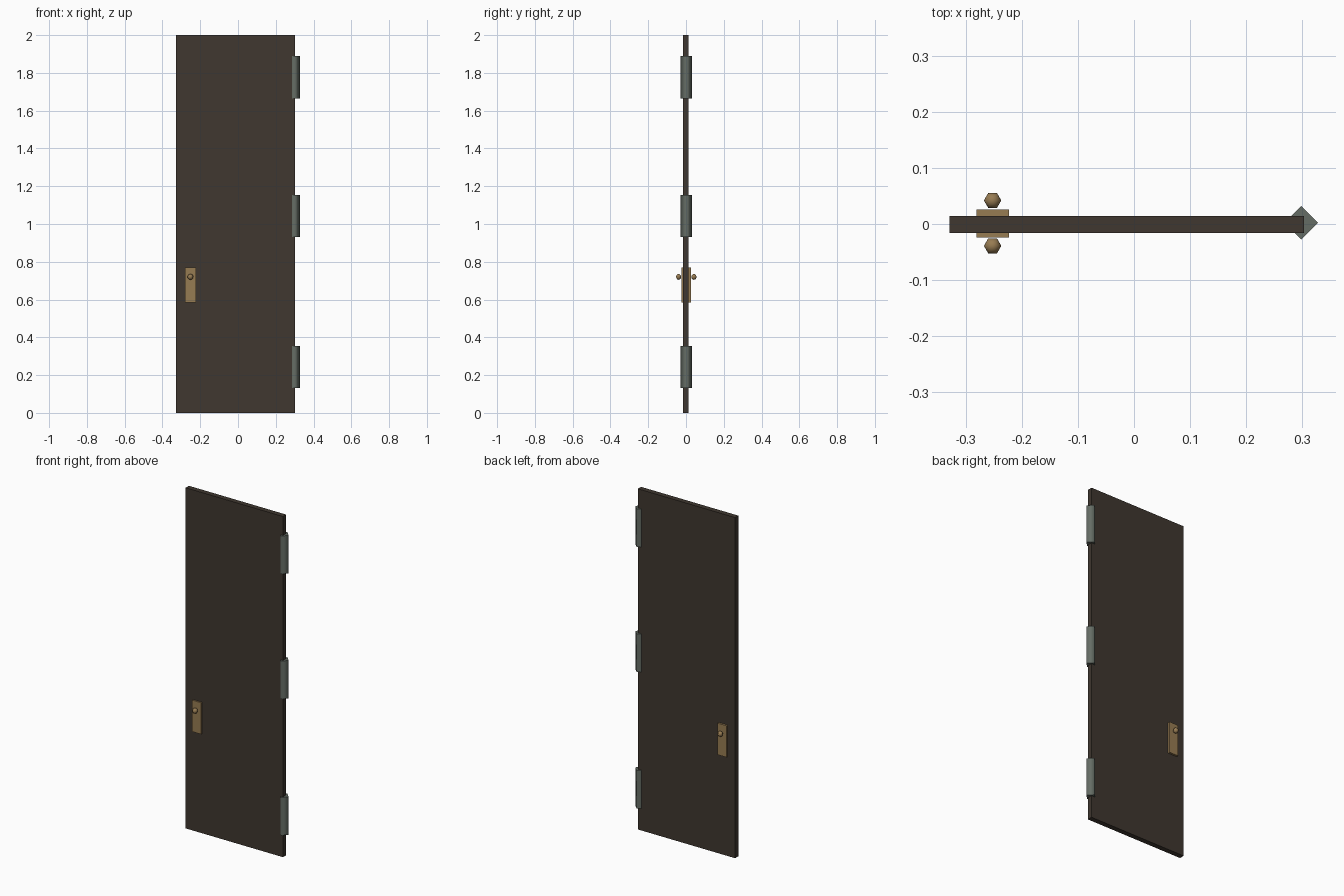
import bpy, bmesh, math
from mathutils import Matrix

if "Cube" in bpy.data.objects:
    bpy.data.objects.remove(bpy.data.objects["Cube"])


def material(name, rgb):
    m = bpy.data.materials.new(name)
    m.diffuse_color = (*rgb, 1)
    m.use_nodes = True
    m.node_tree.nodes["Principled BSDF"].inputs["Base Color"].default_value = m.diffuse_color
    return m


WOOD = material("dark_wood", (0.050, 0.038, 0.029))
IRON = material("grey_iron", (0.130, 0.152, 0.130))
BRASS = material("dull_brass", (0.310, 0.200, 0.085))


def finish(bm, name, mat):
    bmesh.ops.recalc_face_normals(bm, faces=bm.faces)
    me = bpy.data.meshes.new(name)
    bm.to_mesh(me)
    bm.free()
    me.materials.append(mat)
    ob = bpy.data.objects.new(name, me)
    bpy.context.collection.objects.link(ob)
    return ob


def box(name, lo, hi, mat):
    bm = bmesh.new()
    size = [b - a for a, b in zip(lo, hi)]
    mid = [(a + b) / 2 for a, b in zip(lo, hi)]
    bmesh.ops.create_cube(bm, size=1, matrix=Matrix.Translation(mid) @ Matrix.Diagonal((*size, 1)))
    return finish(bm, name, mat)


# Door panel
box("door_panel", (-0.329, -0.016, 0), (0.303, 0.014, 2), WOOD)

# Four-sided hinge barrels with soft sides and flat caps
for label, z in (("bottom", 0.242), ("middle", 1.043), ("top", 1.777)):
    bm = bmesh.new()
    bmesh.ops.create_cone(bm, cap_ends=True, segments=4, radius1=0.03, radius2=0.03, depth=0.223,
                          matrix=Matrix.Translation((0.298, 0.002, z)))
    for f in bm.faces:
        f.smooth = abs(f.normal.z) < 0.5
    finish(bm, label + "_hinge", IRON)

# Handle plate and round knob on each side
for label, y0, y1, knob_y in (("front", -0.024, -0.014, -0.039), ("back", 0.012, 0.026, 0.042)):
    box(label + "_handle_plate", (-0.281, y0, 0.584), (-0.223, y1, 0.769), BRASS)
    bm = bmesh.new()
    bmesh.ops.create_uvsphere(bm, u_segments=6, v_segments=6, radius=0.0155,
                              matrix=Matrix.Translation((-0.252, knob_y, 0.72)) @ Matrix.Rotation(math.pi / 2, 4, 'Z'))
    for f in bm.faces:
        f.smooth = True
    finish(bm, label + "_knob", BRASS)
